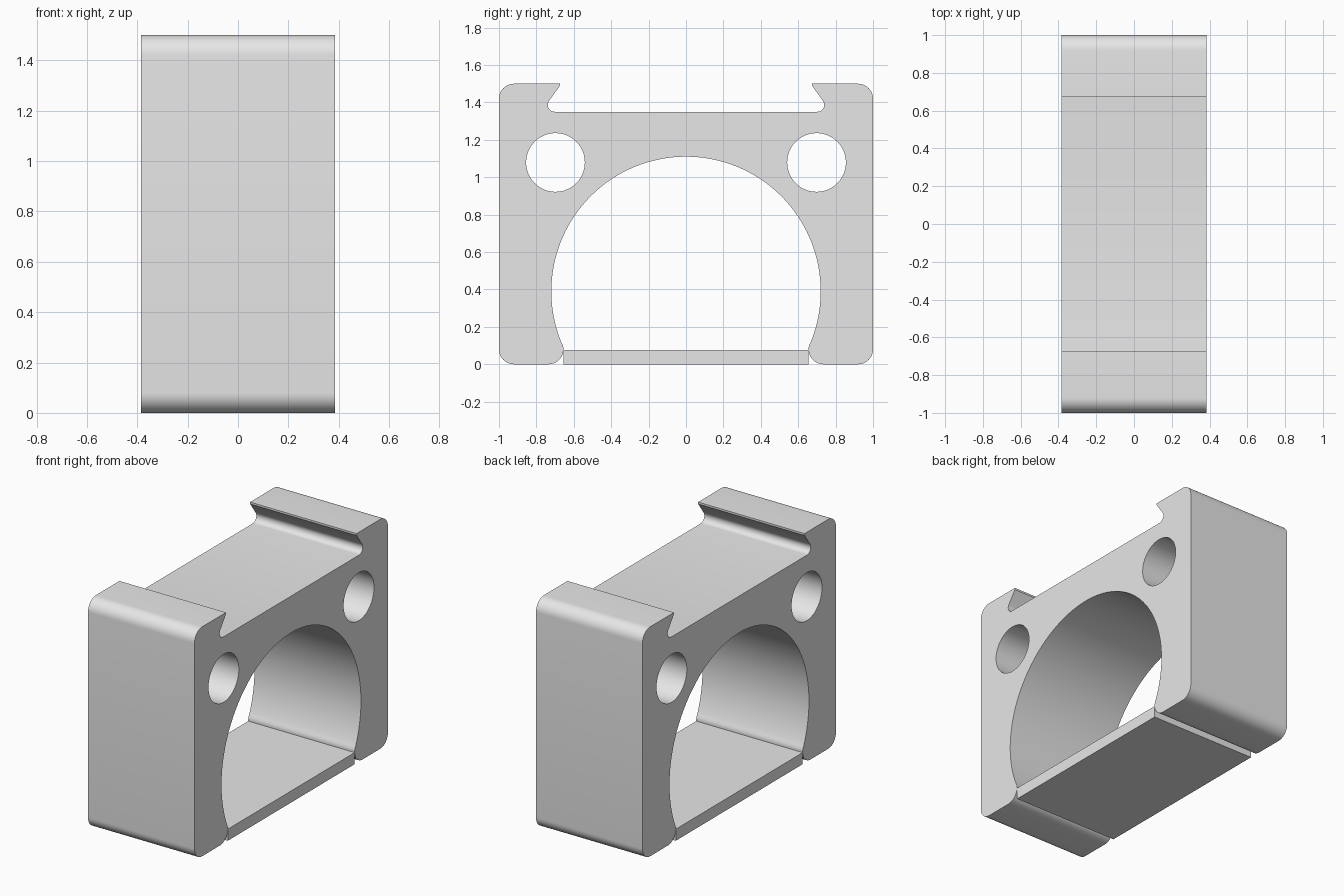
import bpy, bmesh
from math import cos, sin, radians, asin, acos, degrees

HALF_WIDTH = 0.385

cube = bpy.data.objects.get("Cube")
if cube:
    bpy.data.objects.remove(cube, do_unlink=True)

grey = bpy.data.materials.new("light_grey")
grey.use_nodes = True
grey.diffuse_color = (0.8, 0.8, 0.8, 1)
grey.node_tree.nodes["Principled BSDF"].inputs["Base Color"].default_value = (0.8, 0.8, 0.8, 1)


def arc(cy, cz, r, start, end, steps):
    """Points on an arc in the side plane, angles in degrees."""
    angles = [radians(start + (end - start) * i / steps) for i in range(steps + 1)]
    return [(cy + r * cos(a), cz + r * sin(a)) for a in angles]


def extrude_profile(name, loops):
    """Fill closed side-plane loops (outline, then holes) and extrude along x."""
    bm = bmesh.new()
    edges = []
    for loop in loops:
        verts = [bm.verts.new((-HALF_WIDTH, y, z)) for y, z in loop]
        edges += [bm.edges.new((a, b)) for a, b in zip(verts, verts[1:] + verts[:1])]
    bmesh.ops.triangle_fill(bm, edges=edges, use_beauty=True, use_dissolve=False)
    result = bmesh.ops.extrude_face_region(bm, geom=bm.faces[:], use_keep_orig=True)
    moved = [v for v in result["geom"] if isinstance(v, bmesh.types.BMVert)]
    bmesh.ops.translate(bm, verts=moved, vec=(2 * HALF_WIDTH, 0, 0))
    bmesh.ops.recalc_face_normals(bm, faces=bm.faces[:])
    mesh = bpy.data.meshes.new(name)
    bm.to_mesh(mesh)
    bm.free()
    mesh.materials.append(grey)
    obj = bpy.data.objects.new(name, mesh)
    bpy.context.collection.objects.link(obj)
    bpy.ops.object.select_all(action='DESELECT')
    obj.select_set(True)
    bpy.context.view_layer.objects.active = obj
    bpy.ops.object.shade_smooth_by_angle(angle=radians(30))
    return obj


# Half outline of the body, from the arch crown round to the top slot
arch_end = -degrees(acos(0.664 / 0.72))
half = arc(0, 0.39, 0.72, 90, arch_end, 48)           # arch
half += arc(0.735, 0.08, 0.08, 165, 270, 10)          # inner foot edge
half += arc(0.92, 0.08, 0.08, 270, 360, 10)           # outer foot edge
half += arc(0.92, 1.42, 0.08, 0, 90, 10)              # shoulder
half += [(0.675, 1.5), (0.675, 1.488)]                # slot lip
half += arc(0.702, 1.387, 0.037, 35, -90, 10)         # slot undercut

mirrored = [(-y, z) for y, z in reversed(half[1:])]
holes = [arc(side * 0.698, 1.079, 0.157, 0, 360, 48)[:-1] for side in (-1, 1)]
extrude_profile("arched_body", [half + mirrored] + holes)

# Flat plate closing the bottom of the arch
extrude_profile("base_plate", [[(-0.655, 0), (0.655, 0), (0.655, 0.076), (-0.655, 0.076)]])
